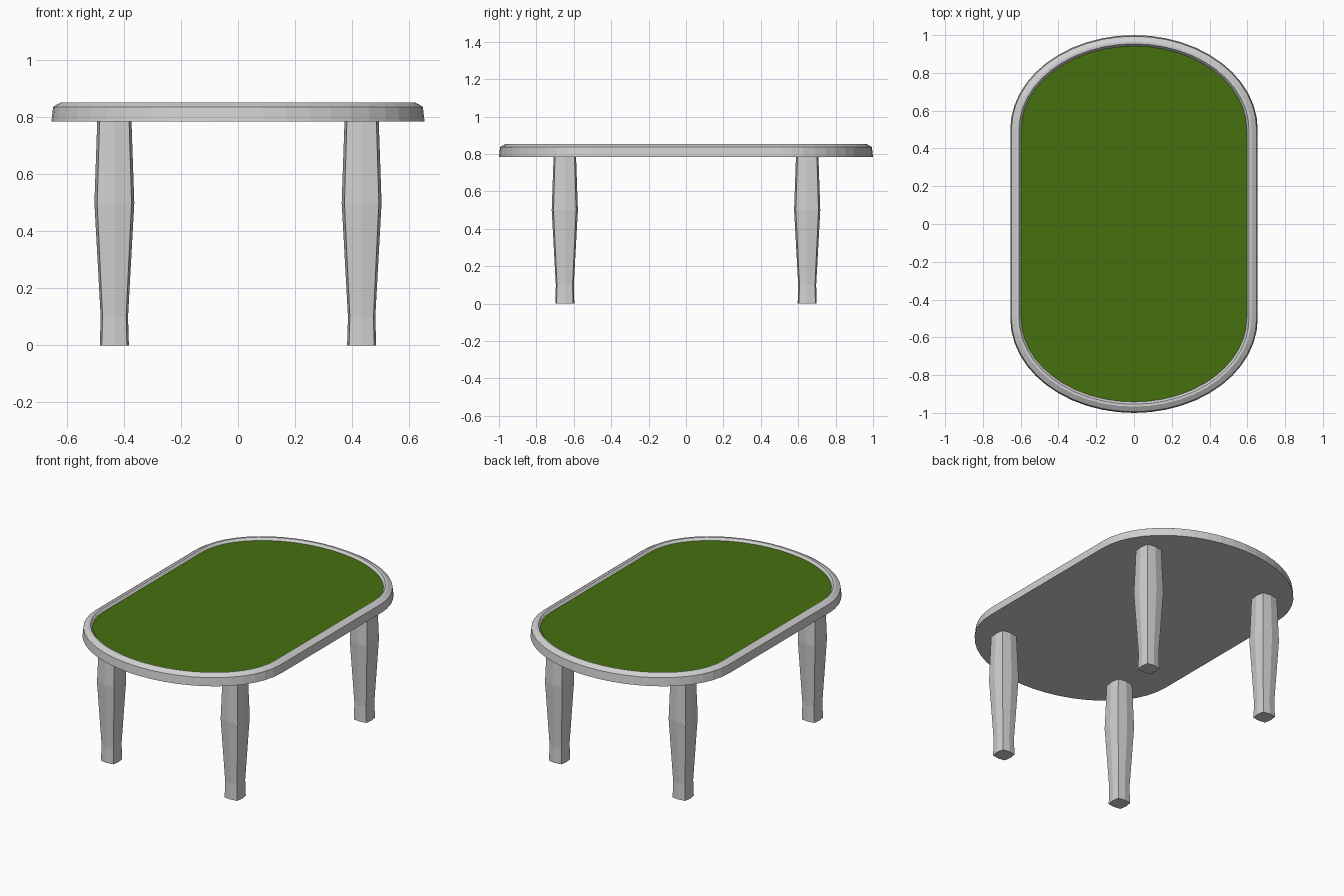
import bpy, bmesh, math

if "Cube" in bpy.data.objects:
    bpy.data.objects.remove(bpy.data.objects["Cube"])


def material(name, rgb):
    m = bpy.data.materials.new(name)
    m.diffuse_color = (*rgb, 1)
    m.use_nodes = True
    m.node_tree.nodes["Principled BSDF"].inputs["Base Color"].default_value = m.diffuse_color
    return m


GREY = material("light grey", (0.63, 0.63, 0.63))
GREEN = material("felt green", (0.060, 0.160, 0.0045))


def loft(name, rings, mat, cap_start=True, cap_end=True):
    """Skin a list of equal-length point rings, with optional end caps."""
    bm = bmesh.new()
    loops = [[bm.verts.new(p) for p in ring] for ring in rings]
    n = len(loops[0])
    for a, b in zip(loops, loops[1:]):
        for i in range(n):
            j = (i + 1) % n
            bm.faces.new((a[i], a[j], b[j], b[i]))
    if cap_start:
        bm.faces.new(loops[0][::-1])
    if cap_end:
        bm.faces.new(loops[-1])
    me = bpy.data.meshes.new(name)
    bm.to_mesh(me)
    bm.free()
    me.materials.append(mat)
    ob = bpy.data.objects.new(name, me)
    bpy.context.collection.objects.link(ob)
    return ob


def outline(inset, z, steps=24):
    """Long oval: straight sides with half-ellipse ends, inset along normals."""
    a, b, straight = 0.655, 0.50, 0.50
    pts = []
    for side in (1, -1):
        for i in range(steps + 1):
            t = math.pi * i / steps
            c, s = math.cos(t), math.sin(t)
            nx, ny = b * c, a * s
            l = math.hypot(nx, ny)
            x, y = a * c - inset * nx / l, straight + b * s - inset * ny / l
            pts.append((side * x, side * y, z))
    return pts


# Table top: underside, outer wall, chamfer, raised lip and inner slope
profile = [(0, 0.785), (0.006, 0.837), (0.033, 0.853), (0.046, 0.853), (0.058, 0.838)]
loft("table_top_rim", [outline(d, z) for d, z in profile], GREY, cap_end=False)

# Felt playing surface
loft("felt_surface", [outline(0.058, 0.838), outline(0.0585, 0.8381)], GREEN, cap_start=False)


# Legs: slightly bulged square section, widest in the middle
def leg_ring(cx, cy, r, z):
    ring = []
    for i in range(8):
        t = i * math.pi / 4
        k = r if i % 2 == 0 else r * 0.86 * math.sqrt(2)
        ring.append((cx + k * math.cos(t), cy + k * math.sin(t), z))
    return ring


leg_profile = [(0.051, 0), (0.048, 0.1), (0.070, 0.5), (0.060, 0.79)]
for yname, sy in (("front", -1), ("back", 1)):
    for xname, sx in (("left", -1), ("right", 1)):
        loft(f"{yname}_{xname}_leg",
             [leg_ring(sx * 0.434, sy * 0.648, r, z) for r, z in leg_profile], GREY)
